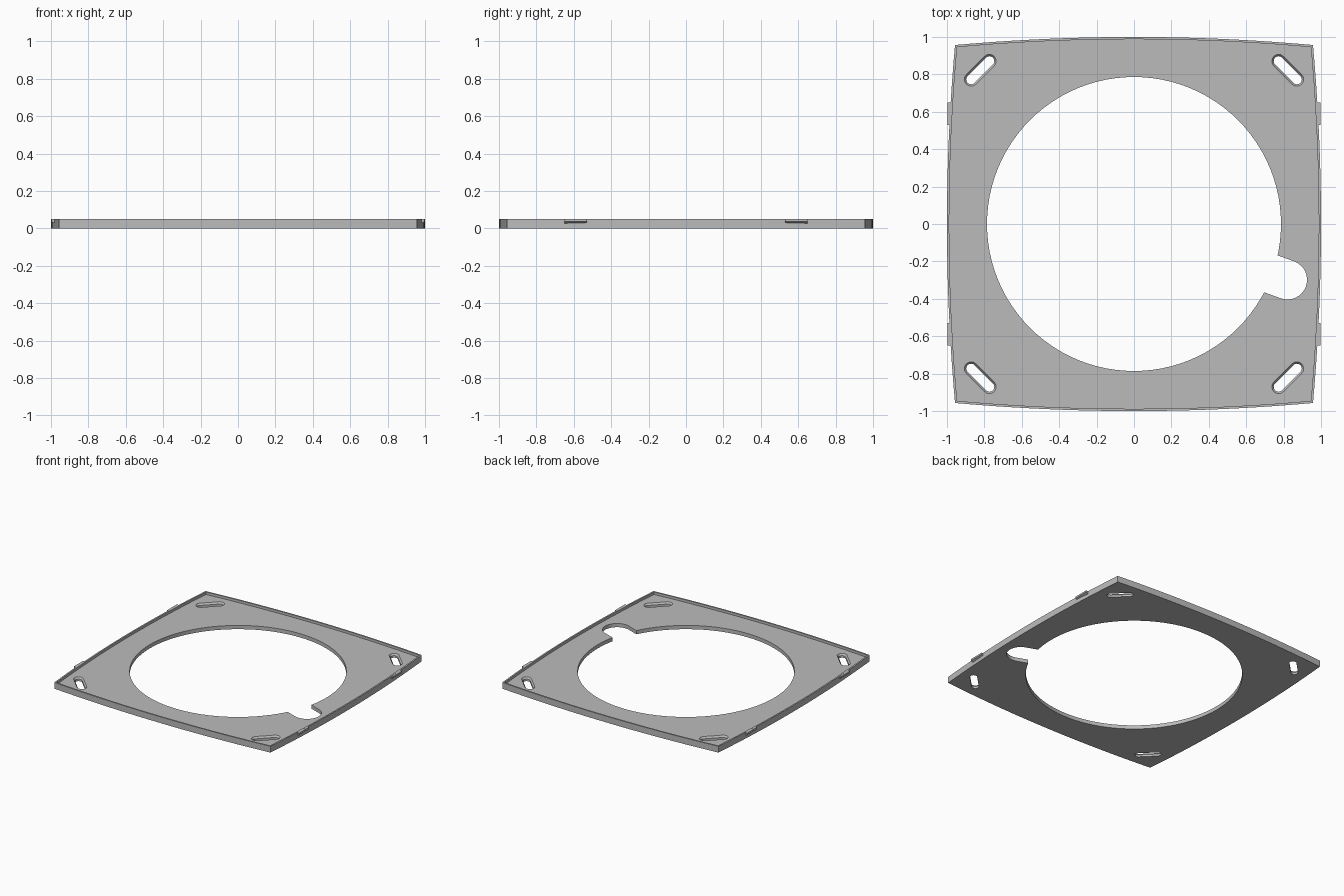
import bpy
import bmesh
from math import cos, sin, pi, radians
from mathutils import Vector

if "Cube" in bpy.data.objects:
    bpy.data.objects.remove(bpy.data.objects["Cube"], do_unlink=True)

HEIGHT, FLOOR = 0.05, 0.03
CORNER, MIDDLE = 0.957, 1.0

grey = bpy.data.materials.new("plain_grey")
grey.use_nodes = True
colour = (0.5, 0.5, 0.5, 1)
grey.diffuse_color = colour
grey.node_tree.nodes["Principled BSDF"].inputs["Base Color"].default_value = colour


def loft(name, rings):
    """Closed solid through a stack of (outline, z) rings."""
    bm = bmesh.new()
    loops = [[bm.verts.new((p[0], p[1], z)) for p in outline] for outline, z in rings]
    for low, high in zip(loops, loops[1:]):
        for i in range(len(low)):
            j = (i + 1) % len(low)
            bm.faces.new((low[i], low[j], high[j], high[i]))
    bm.faces.new(loops[0][::-1])
    bm.faces.new(loops[-1])
    bmesh.ops.recalc_face_normals(bm, faces=bm.faces)
    mesh = bpy.data.meshes.new(name)
    bm.to_mesh(mesh)
    bm.free()
    mesh.materials.append(grey)
    obj = bpy.data.objects.new(name, mesh)
    bpy.context.collection.objects.link(obj)
    return obj


def bowed_square(scale, steps=20):
    """Square outline whose four sides bulge gently outward."""
    points = []
    for side in range(4):
        c, s = cos(side * pi / 2), sin(side * pi / 2)
        for i in range(steps):
            t = 2 * i / steps - 1
            x, y = MIDDLE - (MIDDLE - CORNER) * t * t, CORNER * t
            points.append(((x * c - y * s) * scale, (x * s + y * c) * scale))
    return points


def circle(radius, steps=96):
    return [(radius * cos(2 * pi * i / steps), radius * sin(2 * pi * i / steps))
            for i in range(steps)]


def capsule(a, b, radius, steps=16):
    """Rounded slot outline from point a to point b."""
    a, b = Vector(a), Vector(b)
    d = (b - a).normalized()
    n = Vector((-d.y, d.x))
    points = []
    for centre, sign in ((b, 1), (a, -1)):
        for i in range(steps + 1):
            t = pi * i / steps - pi / 2
            points.append(centre + sign * radius * (d * cos(t) + n * sin(t)))
    return points


# Solid plate and the cutters that shape it
plate = loft("mounting_plate", [(bowed_square(1), 0), (bowed_square(1), HEIGHT)])
through = (-0.05, 0.1)
inner = bowed_square(0.988)
cutters = [loft("tray_cutter", [(inner, FLOOR), (inner, 0.1)]),
           loft("opening_cutter", [(circle(0.786), z) for z in through])]

# Side notch opening off the round hole
axis = Vector((cos(radians(-20)), sin(radians(-20))))
notch = capsule(axis * 0.6, axis * 0.873, 0.105)
cutters.append(loft("notch_cutter", [(notch, z) for z in through]))

# Four bevelled corner slots
for sx in (-1, 1):
    for sy in (-1, 1):
        ends = [(sx * (0.822 + d), sy * (0.822 - d)) for d in (-0.049, 0.049)]
        narrow, wide = capsule(*ends, 0.026), capsule(*ends, 0.036)
        cutters.append(loft("slot_cutter", [(narrow, -0.05), (narrow, 0.016),
                                            (wide, FLOOR), (wide, 0.1)]))

for cutter in cutters:
    cutter.hide_render = True
    cut = plate.modifiers.new(cutter.name, "BOOLEAN")
    cut.operation = "DIFFERENCE"
    cut.solver = "EXACT"
    cut.object = cutter

# Bake the cuts and drop the cutters
graph = bpy.context.evaluated_depsgraph_get()
baked = bpy.data.meshes.new_from_object(plate.evaluated_get(graph))
plate.modifiers.clear()
plate.data = baked
for cutter in cutters:
    bpy.data.objects.remove(cutter, do_unlink=True)

bpy.ops.object.select_all(action="DESELECT")
plate.select_set(True)
bpy.context.view_layer.objects.active = plate
bpy.ops.object.shade_smooth_by_angle(angle=radians(25))

# Wedge-shaped snap tabs on the left and right edges
for side, sx in (("left", 1), ("right", -1)):
    for end, sy in (("front", -1), ("back", 1)):
        y0, y1 = sorted((sy * 0.53, sy * 0.65))
        lower, middle = sx * 0.98, sx * 0.998
        root = sx * 0.974

        def bar(outer):
            return [(root, y0), (outer, y0), (outer, y1), (root, y1)]

        loft(f"{side}_{end}_tab", [(bar(lower), 0.027), (bar(middle), 0.036),
                                   (bar(middle), 0.0495)])
